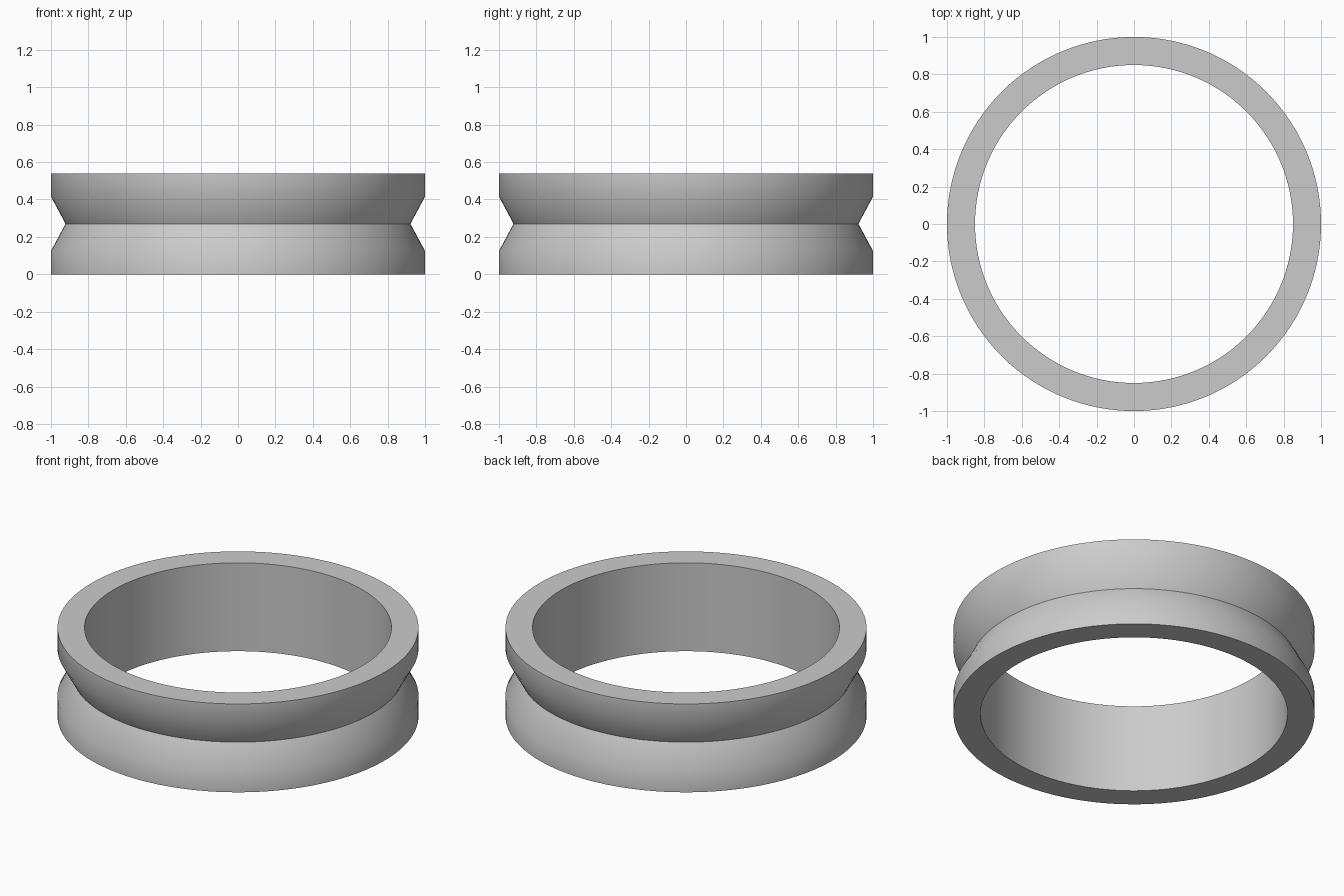
import bpy, bmesh, math

cube = bpy.data.objects.get("Cube")
if cube:
    bpy.data.objects.remove(cube, do_unlink=True)

# Plain grey material
grey = bpy.data.materials.new("plain_grey")
grey.use_nodes = True
colour = (0.6, 0.6, 0.6, 1)
grey.diffuse_color = colour
grey.node_tree.nodes["Principled BSDF"].inputs["Base Color"].default_value = colour

# Closed cross-section (radius, height): flat bore, two rims, V groove between
HEIGHT, RIM, OUTER, GROOVE, BORE = 0.54, 0.125, 1.0, 0.922, 0.85
SEGMENTS = 128
profile = [(BORE, 0), (OUTER, 0), (OUTER, RIM), (GROOVE, HEIGHT / 2),
           (OUTER, HEIGHT - RIM), (OUTER, HEIGHT), (BORE, HEIGHT)]

# Revolve the section into a ring
bm = bmesh.new()
verts = [bm.verts.new((r, 0, z)) for r, z in profile]
edges = [bm.edges.new((v, verts[i - 1])) for i, v in enumerate(verts)]
bmesh.ops.spin(bm, geom=verts + edges, cent=(0, 0, 0), axis=(0, 0, 1),
               angle=math.tau, steps=SEGMENTS, use_merge=True)
bmesh.ops.remove_doubles(bm, verts=bm.verts, dist=0.0001)
bmesh.ops.recalc_face_normals(bm, faces=bm.faces)
mesh = bpy.data.meshes.new("grooved_ring")
bm.to_mesh(mesh)
bm.free()
mesh.materials.append(grey)

ring = bpy.data.objects.new("grooved_ring", mesh)
bpy.context.collection.objects.link(ring)

# Smooth round surfaces, crisp rims and groove
bpy.ops.object.select_all(action="DESELECT")
ring.select_set(True)
bpy.context.view_layer.objects.active = ring
bpy.ops.object.shade_smooth_by_angle(angle=math.radians(35))
